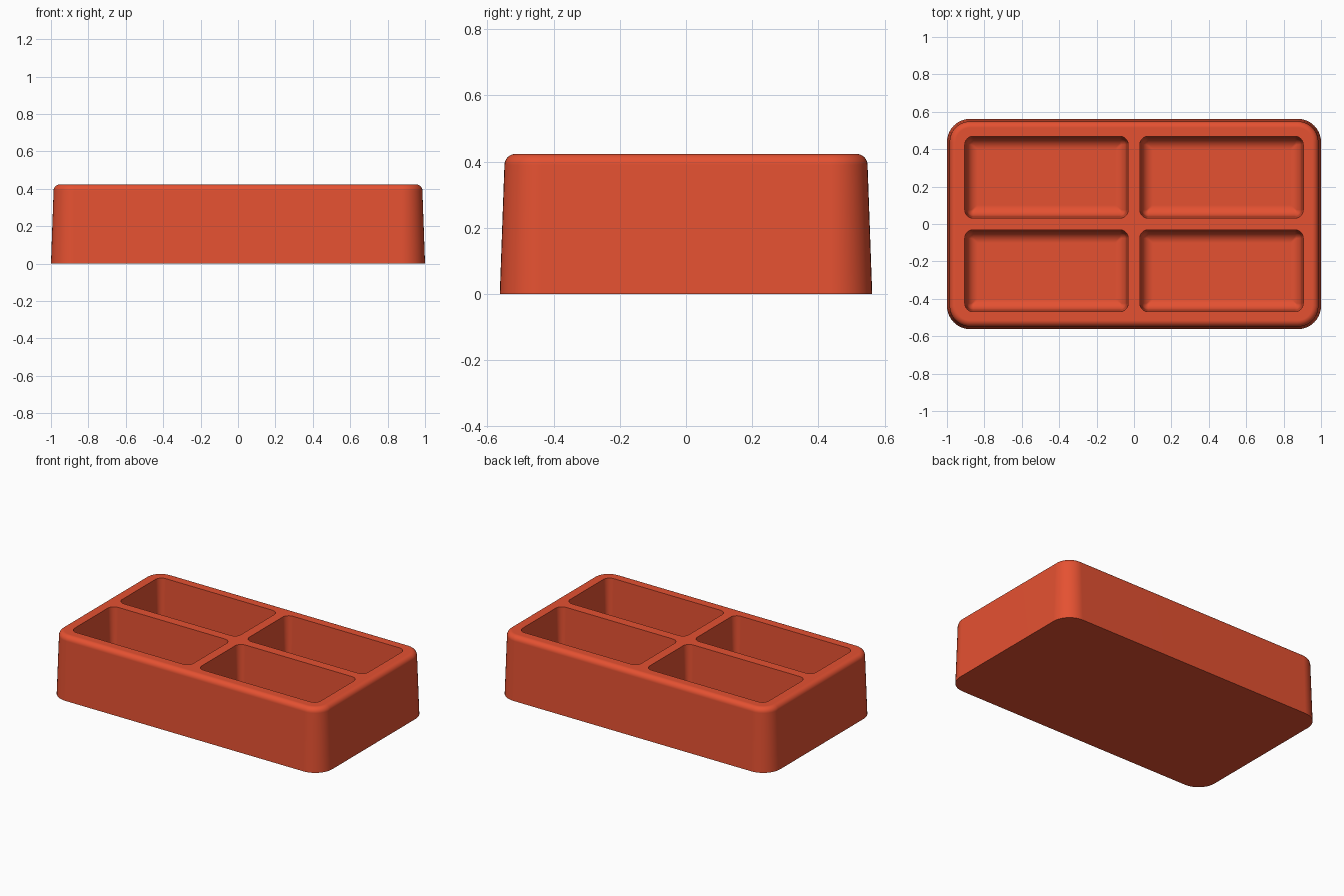
import bpy
import bmesh
from math import sin, cos, pi, radians

if "Cube" in bpy.data.objects:
    bpy.data.objects.remove(bpy.data.objects["Cube"])

HEIGHT = 0.423
FLOOR = 0.075

clay = bpy.data.materials.new("terracotta red")
clay.use_nodes = True
colour = (0.78, 0.082, 0.031, 1)
clay.diffuse_color = colour
clay.node_tree.nodes["Principled BSDF"].inputs["Base Color"].default_value = colour


def rounded_ring(bm, cx, cy, hx, hy, r, z, steps=10):
    """One horizontal rounded rectangle of vertices."""
    ring = []
    for k, (sx, sy) in enumerate([(1, 1), (-1, 1), (-1, -1), (1, -1)]):
        for i in range(steps + 1):
            a = (k + i / steps) * pi / 2
            ring.append(bm.verts.new((cx + sx * (hx - r) + r * cos(a),
                                      cy + sy * (hy - r) + r * sin(a), z)))
    return ring


def loft(bm, cx, cy, hx, hy, r, levels):
    """Closed solid through (inset, z) levels listed from bottom to top."""
    rings = [rounded_ring(bm, cx, cy, hx - d, hy - d, max(r - d, 0.006), z)
             for d, z in levels]
    for low, high in zip(rings, rings[1:]):
        for i in range(len(low)):
            j = (i + 1) % len(low)
            bm.faces.new((low[i], low[j], high[j], high[i]))
    bm.faces.new(rings[0][::-1])
    bm.faces.new(rings[-1])


def make_object(name, bm):
    mesh = bpy.data.meshes.new(name)
    bm.to_mesh(mesh)
    bm.free()
    mesh.materials.append(clay)
    obj = bpy.data.objects.new(name, mesh)
    bpy.context.collection.objects.link(obj)
    return obj


# Tapered body with a rounded upper rim
R = 0.033
arc = [i / 8 * pi / 2 for i in range(9)]
body = bmesh.new()
loft(body, 0, 0, 1.0, 0.5625, 0.125,
     [(0, 0)] + [(0.014 + R * (1 - cos(a)), HEIGHT - R + R * sin(a)) for a in arc])
tray = make_object("compartment_tray", body)

# Four drafted pockets with a broad rounded floor edge
F = 0.06
pockets = bmesh.new()
levels = [(0.01 + F * (1 - sin(a)), FLOOR + F * (1 - cos(a))) for a in arc]
levels += [(0, HEIGHT), (0, HEIGHT + 0.1)]
for sx in (-1, 1):
    for sy in (-1, 1):
        loft(pockets, sx * 0.468, sy * 0.25, 0.437, 0.219, 0.045, levels)
cutter = make_object("pocket_cutter", pockets)
cutter.hide_render = True

cut = tray.modifiers.new("pockets", "BOOLEAN")
cut.operation = "DIFFERENCE"
cut.solver = "EXACT"
cut.object = cutter
bpy.ops.object.select_all(action="DESELECT")
bpy.context.view_layer.objects.active = tray
tray.select_set(True)
bpy.ops.object.modifier_apply(modifier=cut.name)
bpy.data.objects.remove(cutter)

# Smooth roundings, crisp pocket lips and base
bpy.ops.object.shade_smooth_by_angle(angle=radians(35))
weighted = tray.modifiers.new("flat_walls", "WEIGHTED_NORMAL")
weighted.keep_sharp = True
